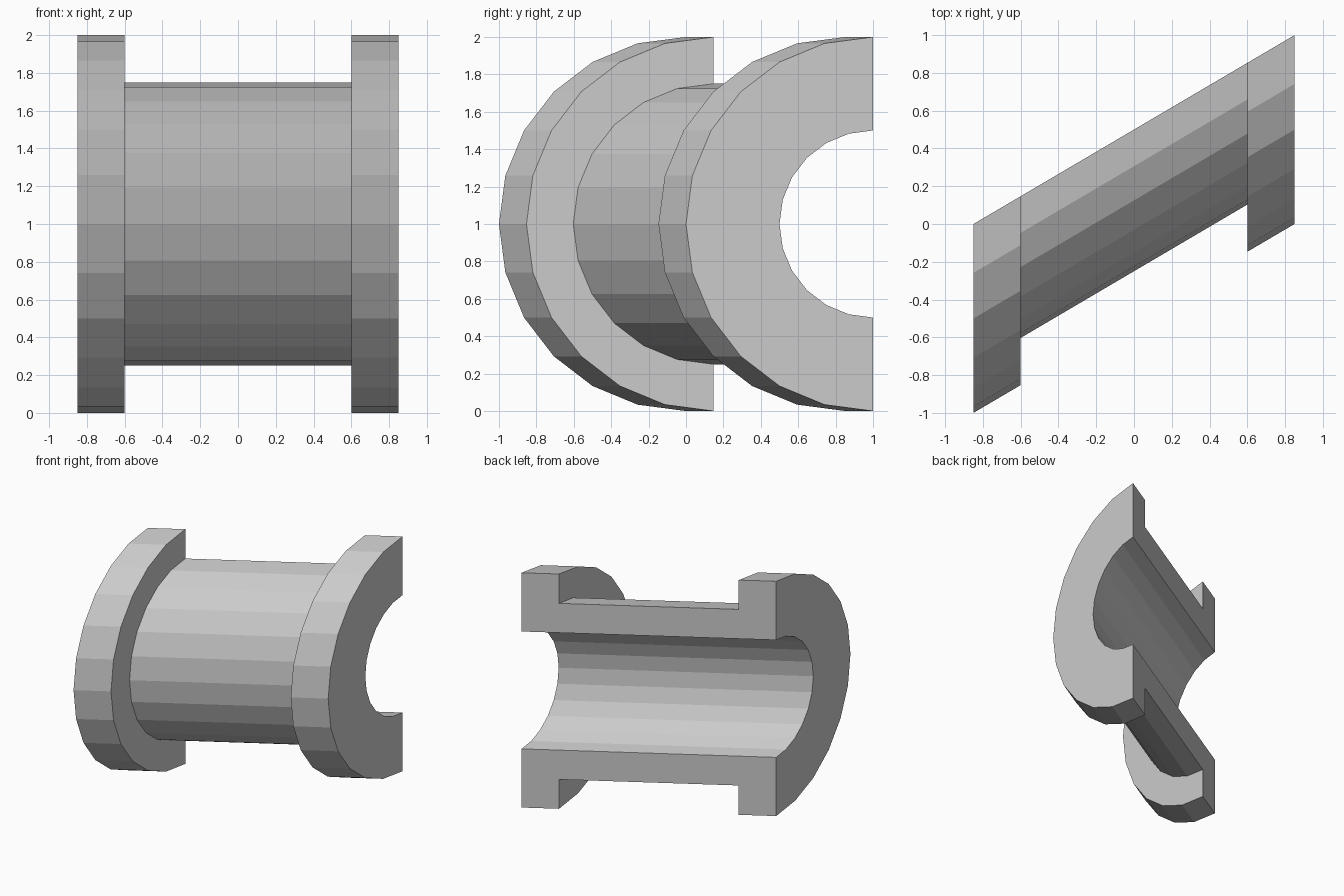
import bpy, bmesh, math

if "Cube" in bpy.data.objects:
    bpy.data.objects.remove(bpy.data.objects["Cube"])

HALF_LENGTH = 0.85
STEPS = 12  # facets around the half circle

# Lengthwise wall section as (x, radius): end flanges, thinner barrel, straight bore
section = [(-0.85, 0.5), (-0.85, 1.0), (-0.6, 1.0), (-0.6, 0.75),
           (0.6, 0.75), (0.6, 1.0), (0.85, 1.0), (0.85, 0.5)]


def slanted_point(x, radius, angle):
    # The half circle's centre slides from y=0 to y=1 along the length
    centre_y = 0.5 + 0.5 * x / HALF_LENGTH
    return (x, centre_y - radius * math.sin(angle), 1 + radius * math.cos(angle))


# Sweep the section through a half turn
bm = bmesh.new()
rings = [[bm.verts.new(slanted_point(x, r, math.pi * i / STEPS)) for x, r in section]
         for i in range(STEPS + 1)]
for a, b in zip(rings, rings[1:]):
    for j in range(len(section)):
        k = (j + 1) % len(section)
        bm.faces.new((a[j], a[k], b[k], b[j]))

# Flat cut faces at the top and bottom of the half circle
bm.faces.new(rings[0])
bm.faces.new(rings[-1][::-1])
bmesh.ops.recalc_face_normals(bm, faces=bm.faces)

mesh = bpy.data.meshes.new("half_bushing")
bm.to_mesh(mesh)
bm.free()
bushing = bpy.data.objects.new("half_bushing", mesh)
bpy.context.collection.objects.link(bushing)
